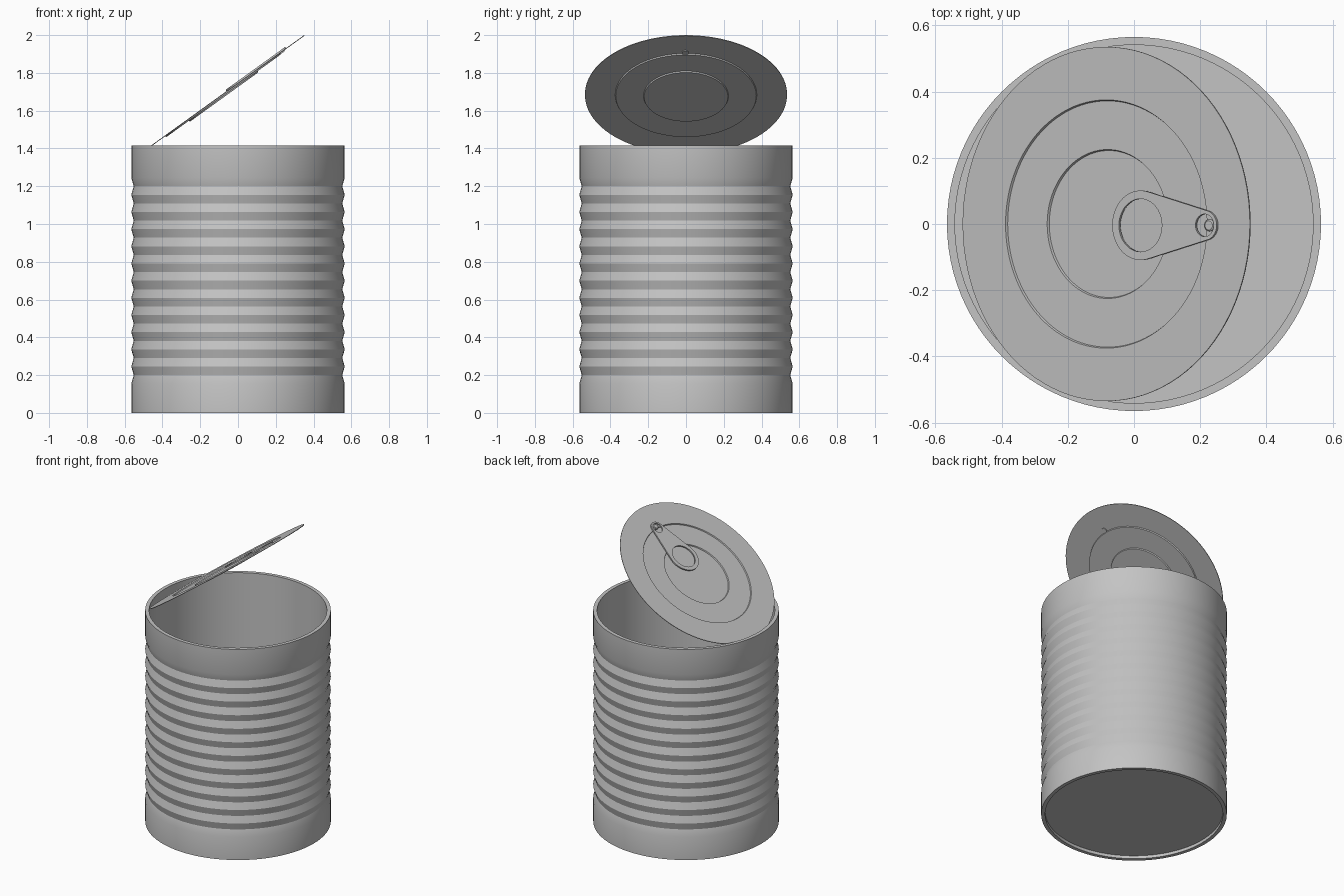
import bpy, bmesh, math
from mathutils import Matrix

cube = bpy.data.objects.get("Cube")
if cube:
    bpy.data.objects.remove(cube, do_unlink=True)

tin = bpy.data.materials.new("tin_grey")
tin.use_nodes = True
tin.diffuse_color = (0.55, 0.55, 0.55, 1)
tin.node_tree.nodes["Principled BSDF"].inputs["Base Color"].default_value = (0.55, 0.55, 0.55, 1)


def finish(obj, matrix):
    """Add to the scene, colour, place and shade."""
    bpy.context.collection.objects.link(obj)
    obj.matrix_world = matrix
    obj.data.materials.append(tin)
    bpy.ops.object.select_all(action='DESELECT')
    obj.select_set(True)
    bpy.context.view_layer.objects.active = obj
    if obj.type == 'CURVE':
        bpy.ops.object.convert(target='MESH')
    bpy.ops.object.shade_smooth_by_angle(angle=math.radians(20))


def lathe(name, profile, matrix=Matrix(), steps=96):
    """Spin a profile of (radius, height) points round z."""
    bm = bmesh.new()
    verts = [bm.verts.new((r, 0, z)) for r, z in profile]
    edges = [bm.edges.new(pair) for pair in zip(verts, verts[1:])]
    bmesh.ops.spin(bm, geom=verts + edges, cent=(0, 0, 0), axis=(0, 0, 1),
                   angle=math.tau, steps=steps, use_duplicate=False)
    bmesh.ops.remove_doubles(bm, verts=bm.verts, dist=0.0001)
    bmesh.ops.recalc_face_normals(bm, faces=bm.faces)
    mesh = bpy.data.meshes.new(name)
    bm.to_mesh(mesh)
    bm.free()
    finish(bpy.data.objects.new(name, mesh), matrix)


def arc(x, radius, start, end, count=40):
    angles = [start + (end - start) * i / count for i in range(count + 1)]
    return [(x + radius * math.cos(a), radius * math.sin(a)) for a in angles]


# Can: ribbed outside, straight inside, recessed base
R, GROOVE, INNER, HEIGHT = 0.565, 0.552, 0.541, 1.415
PITCH, GROOVES = 1 / 11, 12
profile = [(0, 0.02), (INNER, 0.02), (INNER, 0), (R, 0), (R, 0.2 - PITCH / 2)]
for i in range(GROOVES):
    z = 0.2 + i * PITCH
    profile += [(GROOVE, z), (R, z + PITCH / 2)]
profile += [(R, HEIGHT), (INNER, HEIGHT), (INNER, 0.03), (0, 0.03)]
lathe("can_body", profile)

# Lid: thin disc bent open, with two stepped recesses
TILT, LID_R = math.radians(35.8), 0.535
lid_frame = (Matrix.Translation((0.35 - LID_R * math.cos(TILT), 0, 2 - LID_R * math.sin(TILT)))
             @ Matrix.Rotation(-TILT, 4, 'Y'))
STEP, THICK = 0.007, 0.004
top = [(0, -2 * STEP), (0.222, -2 * STEP), (0.225, -STEP),
       (0.372, -STEP), (0.375, 0), (LID_R, 0)]
lathe("lid", top + [(r, z - THICK) for r, z in reversed(top)], lid_frame)

# Pull tab: tapered plate with a finger hole and a rivet hole
BIG, SMALL = (0.133, 0.105), (0.372, 0.045)
lean = math.acos((BIG[1] - SMALL[1]) / (SMALL[0] - BIG[0]))
outline = arc(*BIG, lean, math.tau - lean) + arc(*SMALL, -lean, lean)
holes = [arc(BIG[0], 0.08, 0, math.tau)[:-1], arc(SMALL[0], 0.034, 0, math.tau)[:-1]]
curve = bpy.data.curves.new("pull_tab", 'CURVE')
curve.dimensions = '2D'
curve.fill_mode = 'BOTH'
curve.extrude = 0.004
for loop in [outline] + holes:
    spline = curve.splines.new('POLY')
    spline.points.add(len(loop) - 1)
    for point, (x, y) in zip(spline.points, loop):
        point.co = (x, y, 0, 1)
    spline.use_cyclic_u = True
finish(bpy.data.objects.new("pull_tab", curve),
       lid_frame @ Matrix.Translation((0, -0.004, 0.004)))

# Rivet holding the tab
lathe("tab_rivet", [(0, -0.009), (0.018, -0.009), (0.018, 0.003), (0.014, 0.006), (0, 0.006)],
      lid_frame @ Matrix.Translation((SMALL[0] + 0.014, -0.004, 0)), 24)
